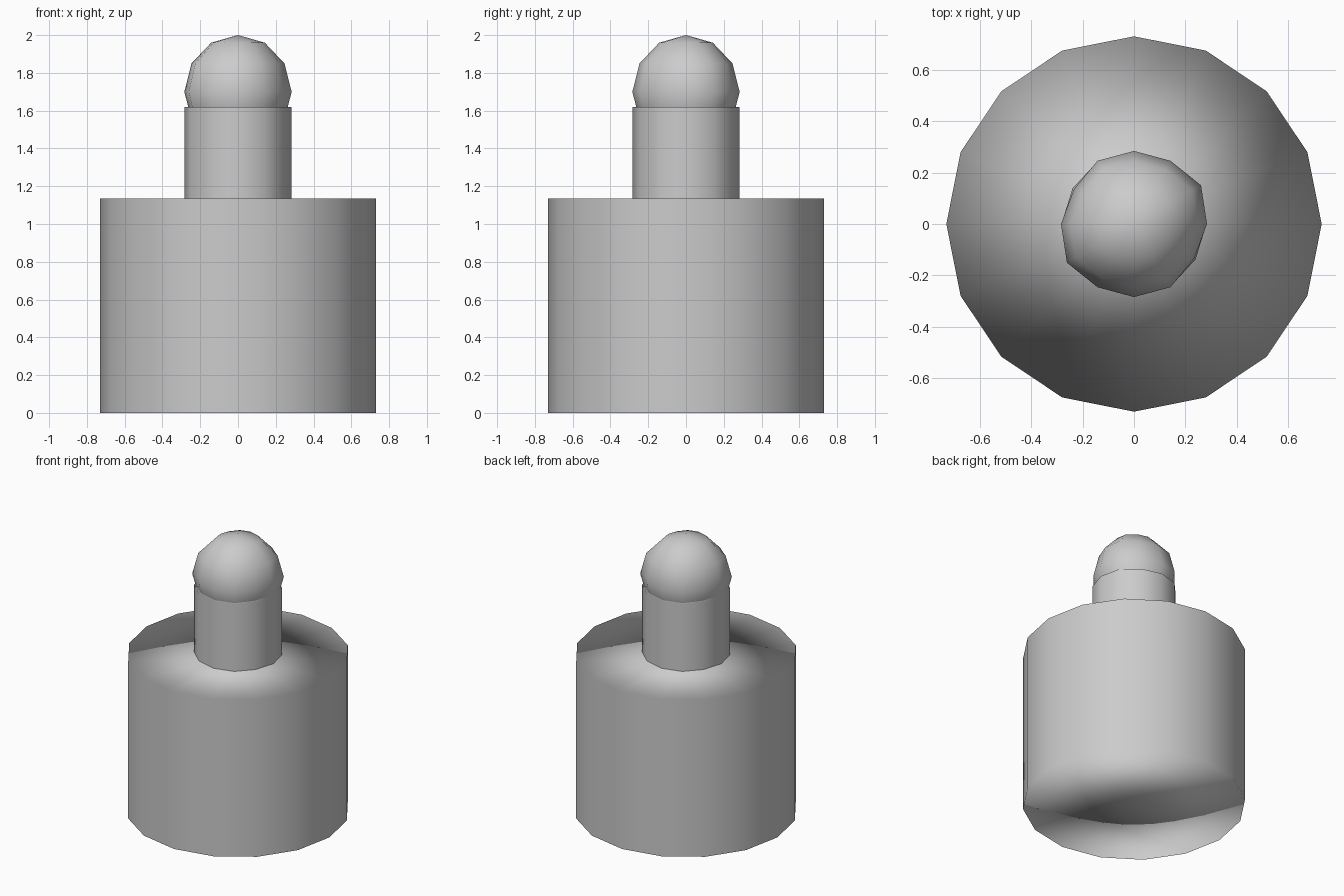
import bpy
import bmesh
from math import cos, sin, pi
from mathutils import Vector

cube = bpy.data.objects.get("Cube")
if cube:
    bpy.data.objects.remove(cube, do_unlink=True)

# One plain grey for every part
grey = bpy.data.materials.new("plain grey")
grey.use_nodes = True
colour = (0.6, 0.6, 0.6, 1)
grey.diffuse_color = colour
grey.node_tree.nodes["Principled BSDF"].inputs["Base Color"].default_value = colour


def stretch(i):
    """Slight skew of the twelve-sided parts along one diagonal."""
    return {1: 1.06, 5: 0.95}.get(i % 6, 1)


def lathe(name, rings, sides, bottom, top, skew=0.0, radial=False):
    """Closed stack of (radius, z) rings with a fan at each end."""
    bm = bmesh.new()
    loops = []
    for r, z in rings:
        loop = []
        for i in range(sides):
            a = 2 * pi * i / sides
            k = r * (1 + skew * (stretch(i) - 1))
            loop.append(bm.verts.new((k * cos(a), k * sin(a), z)))
        loops.append(loop)
    low = bm.verts.new((0, 0, bottom))
    high = bm.verts.new((0, 0, top))
    for i in range(sides):
        j = (i + 1) % sides
        bm.faces.new((low, loops[0][j], loops[0][i]))
        bm.faces.new((high, loops[-1][i], loops[-1][j]))
        for a, b in zip(loops, loops[1:]):
            bm.faces.new((a[i], a[j], b[j], b[i]))
    mesh = bpy.data.meshes.new(name)
    bm.to_mesh(mesh)
    bm.free()
    mesh.materials.append(grey)
    mesh.shade_smooth()
    if radial:
        # Rim normals point straight outward, cap centres straight along z
        normals = []
        for v in mesh.vertices:
            flat = Vector((v.co.x, v.co.y, 0))
            up = Vector((0, 0, 1 if v.co.z > (bottom + top) / 2 else -1))
            normals.append(flat.normalized() if flat.length > 0.01 else up)
        mesh.normals_split_custom_set_from_vertices(normals)
    obj = bpy.data.objects.new(name, mesh)
    bpy.context.collection.objects.link(obj)
    return obj


# Wide base drum
lathe("base_drum", [(0.73, 0), (0.73, 1.135)], 16, 0, 1.135, radial=True)

# Narrow neck, seated on the drum
lathe("neck", [(0.282, 1.13), (0.282, 1.62)], 12, 1.13, 1.62, skew=0.4, radial=True)

# Faceted round knob, sunk into the neck
R, centre = 0.284, 1.7
knob_rings = [(R * cos(t * pi / 6), centre + 0.3 * sin(t * pi / 6)) for t in range(-2, 3)]
lathe("knob", knob_rings, 12, centre - 0.3, 2.0, skew=1.0)
